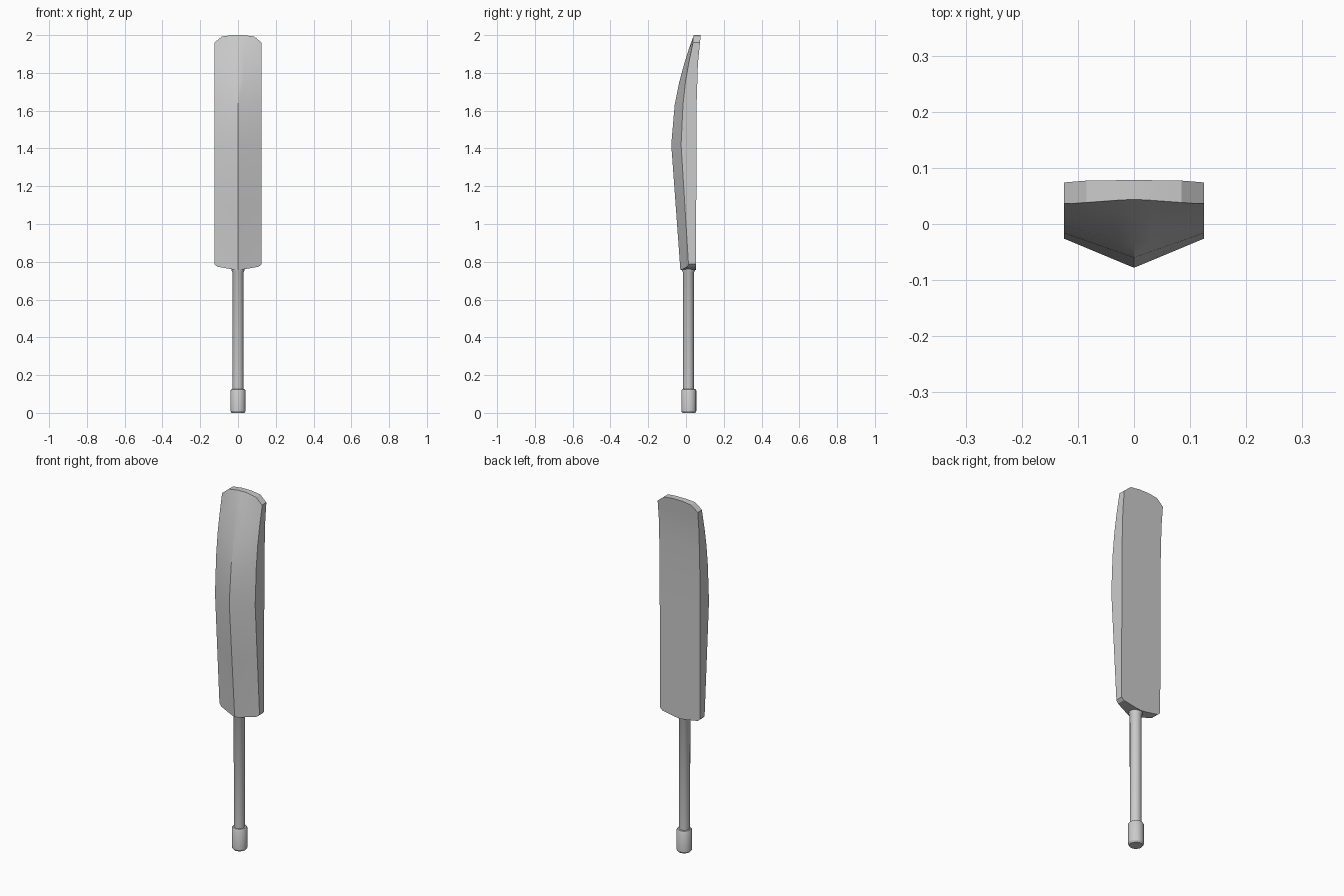
import bpy, bmesh, math

if "Cube" in bpy.data.objects:
    bpy.data.objects.remove(bpy.data.objects["Cube"])


def lerp(table, v):
    """Piecewise linear lookup in a list of (key, value) points."""
    if v <= table[0][0]:
        return table[0][1]
    for (a, p), (b, q) in zip(table, table[1:]):
        if v <= b:
            return p + (q - p) * (v - a) / (b - a)
    return table[-1][1]


def finish(bm, name, angle):
    bmesh.ops.recalc_face_normals(bm, faces=bm.faces)
    me = bpy.data.meshes.new(name)
    bm.to_mesh(me)
    bm.free()
    ob = bpy.data.objects.new(name, me)
    bpy.context.collection.objects.link(ob)
    bpy.ops.object.select_all(action='DESELECT')
    ob.select_set(True)
    bpy.context.view_layer.objects.active = ob
    bpy.ops.object.shade_smooth_by_angle(angle=math.radians(angle))


def lathe(name, profile, y, sides=16):
    bm = bmesh.new()
    rings = []
    for r, z in profile:
        rings.append([bm.verts.new((r * math.cos(i * math.tau / sides),
                                    y + r * math.sin(i * math.tau / sides), z))
                      for i in range(sides)])
    for a, b in zip(rings, rings[1:]):
        for i in range(sides):
            j = (i + 1) % sides
            bm.faces.new((a[i], a[j], b[j], b[i]))
    bm.faces.new(rings[0])
    bm.faces.new(rings[-1])
    finish(bm, name, 30)


# blade: ridged front, flat back, swept back at the toe
ridge = [(0.76, -0.03), (1.42, -0.078), (1.63, -0.06), (1.75, -0.036),
         (1.85, -0.009), (1.93, 0.016), (2.0, 0.044)]
edge = [(0.79, 0.013), (1.42, -0.026), (1.63, -0.016), (1.75, -0.003),
        (1.85, 0.014), (1.96, 0.037)]
back = [(0.76, 0.053), (1.63, 0.056), (1.85, 0.063), (2.0, 0.078)]
bottom = [(0, 0.757), (0.03, 0.76), (0.11, 0.774), (0.125, 0.788)]
top = [(0, 2.0), (0.03, 2.0), (0.085, 1.993), (0.125, 1.96)]
columns = [-0.125, -0.11, -0.085, -0.03, 0, 0.03, 0.085, 0.11, 0.125]
levels = [0, 0.80, 1.1, 1.42, 1.63, 1.75, 1.85, 1.93, 3]

bm = bmesh.new()
rings = []
for lv in levels:
    front_row, back_row = [], []
    for x in columns:
        ax = abs(x)
        z = min(max(lv, lerp(bottom, ax)), lerp(top, ax))
        f = ax / 0.125
        yf = lerp(ridge, z) * (1 - f) + lerp(edge, z) * f
        front_row.append(bm.verts.new((x, yf, z)))
        back_row.append(bm.verts.new((x, lerp(back, z), z)))
    rings.append(front_row + back_row[::-1])
n = len(rings[0])
for a, b in zip(rings, rings[1:]):
    for i in range(n):
        j = (i + 1) % n
        bm.faces.new((a[i], a[j], b[j], b[i]))
for ring in (rings[0], rings[-1]):
    for i in range(len(columns) - 1):
        bm.faces.new((ring[i], ring[i + 1], ring[n - 2 - i], ring[n - 1 - i]))
finish(bm, "blade", 30)

# handle with a flared collar under the blade
lathe("handle", [(0.029, 0.10), (0.030, 0.745), (0.035, 0.755), (0.035, 0.775)], 0.013)

# grip cap at the end of the handle
lathe("grip_cap", [(0.034, 0), (0.04, 0.01), (0.04, 0.118), (0.036, 0.125), (0.028, 0.126)], 0.015)
